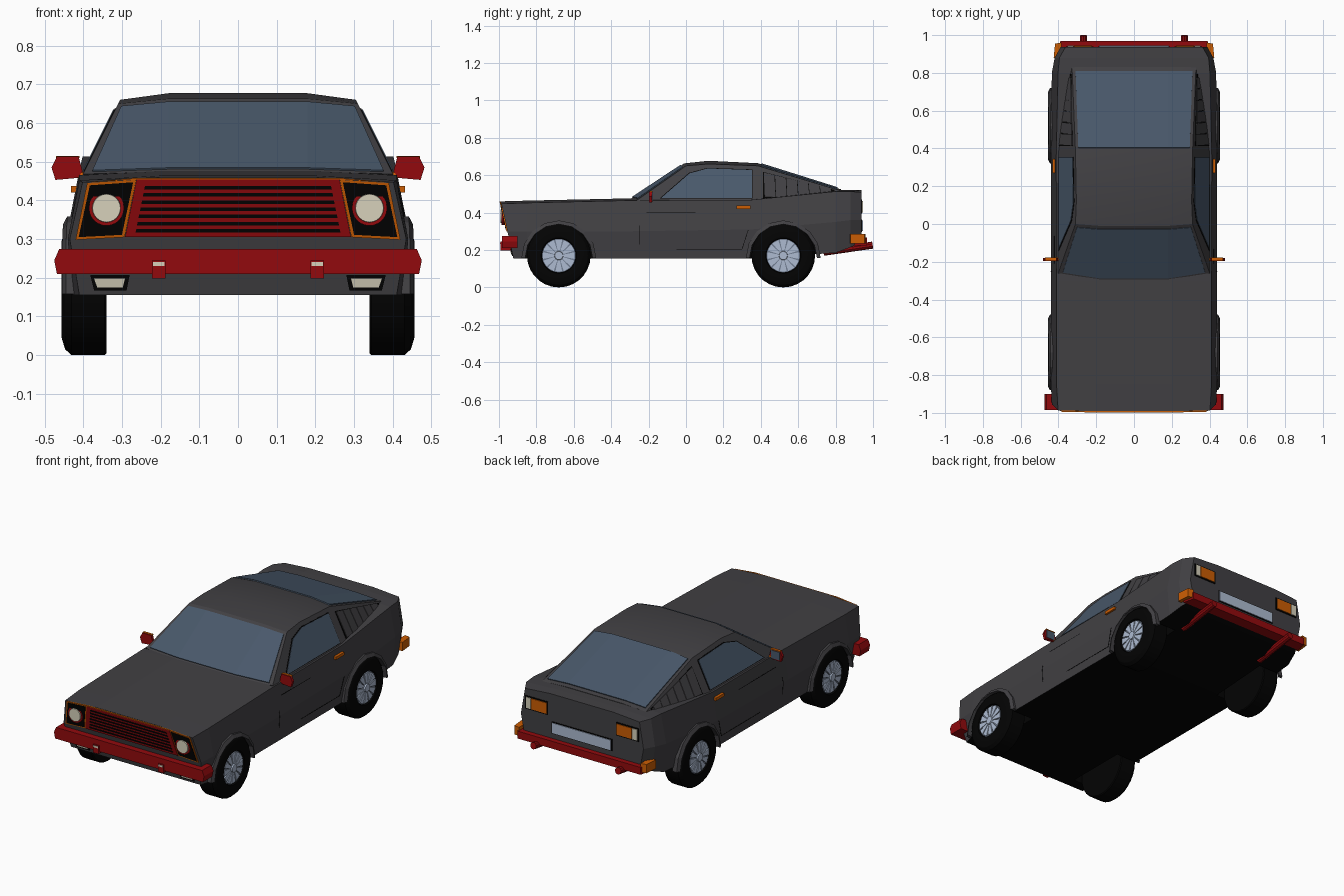
import bpy, bmesh, math
from mathutils import Vector, Matrix

if "Cube" in bpy.data.objects:
    bpy.data.objects.remove(bpy.data.objects["Cube"])

def mat(name, r, g, b):
    m = bpy.data.materials.new(name)
    m.diffuse_color = (r, g, b, 1)
    m.use_nodes = True
    m.node_tree.nodes["Principled BSDF"].inputs["Base Color"].default_value = m.diffuse_color
    return m

GREY = mat("body_grey", .053, .051, .056)
BLACK = mat("trim_black", .001, .001, .001)
GLASS = mat("window_blue", .066, .098, .145)
RED = mat("red", .29, .003, .004)
ORANGE = mat("orange", .60, .11, .001)
CREAM = mat("lamp_cream", .68, .64, .50)
SILVER = mat("rim_silver", .42, .50, .64)
STEEL = mat("rim_shade", .17, .21, .29)

def finish(bm, name, material, mirror=False):
    bmesh.ops.recalc_face_normals(bm, faces=bm.faces[:])
    if mirror:
        d = bmesh.ops.duplicate(bm, geom=bm.verts[:] + bm.edges[:] + bm.faces[:])["geom"]
        for v in d:
            if isinstance(v, bmesh.types.BMVert):
                v.co.x *= -1
        bmesh.ops.reverse_faces(bm, faces=[f for f in d if isinstance(f, bmesh.types.BMFace)])
    me = bpy.data.meshes.new(name)
    bm.to_mesh(me)
    bm.free()
    ob = bpy.data.objects.new(name, me)
    me.materials.append(material)
    bpy.context.collection.objects.link(ob)
    return ob

def smooth(ob, deg=30):
    bpy.ops.object.select_all(action='DESELECT')
    ob.select_set(True)
    bpy.context.view_layer.objects.active = ob
    bpy.ops.object.shade_smooth_by_angle(angle=math.radians(deg))

def loft(name, halves, material):
    """Skin half sections (outer bottom to inner top), mirrored in x."""
    bm = bmesh.new()
    rings = [[bm.verts.new(p) for p in h] + [bm.verts.new((-x, y, z)) for x, y, z in reversed(h)]
             for h in halves]
    n = len(rings[0])
    for a, b in zip(rings, rings[1:]):
        for i in range(n):
            j = (i + 1) % n
            bm.faces.new((a[i], a[j], b[j], b[i]))
    bm.faces.new(rings[0])
    bm.faces.new(rings[-1])
    return finish(bm, name, material)

def panel(name, polys, off, material, mirror=False):
    """Thin plates: polygons extruded by a small offset."""
    bm = bmesh.new()
    for p in polys:
        bm.faces.new([bm.verts.new(q) for q in p])
    bmesh.ops.remove_doubles(bm, verts=bm.verts[:], dist=1e-5)
    e = bmesh.ops.extrude_face_region(bm, geom=bm.faces[:], use_keep_orig=True)["geom"]
    for v in e:
        if isinstance(v, bmesh.types.BMVert):
            v.co += Vector(off)
    return finish(bm, name, material, mirror)

def box(name, lo, hi, material, mirror=False):
    (a, b, c), (d, e, f) = lo, hi
    return panel(name, [[(a, b, c), (d, b, c), (d, e, c), (a, e, c)]], (0, 0, f - c), material, mirror)

def rod(name, p, q, r, material, mirror=False, seg=20, r2=None):
    p, q = Vector(p), Vector(q)
    bm = bmesh.new()
    M = Matrix.Translation((p + q) / 2) @ (q - p).to_track_quat('Z', 'Y').to_matrix().to_4x4()
    bmesh.ops.create_cone(bm, cap_ends=True, segments=seg, radius1=r, radius2=r if r2 is None else r2,
                          depth=(q - p).length, matrix=M)
    return finish(bm, name, material, mirror)

AXLES, WZ = (-.68, .52), .17

# Lower body: y, zbottom, wbottom, wmid, zmid, wshoulder, zshoulder, zcentre
stations = [(-.99, .155, .41, .435, .30, .402, .447, .46), (-.85, .155, .43, .44, .30, .41, .452, .464),
            (-.30, .155, .43, .44, .30, .41, .465, .476), (.35, .155, .43, .44, .31, .412, .468, .48),
            (.80, .185, .42, .435, .35, .402, .513, .522), (.88, .215, .40, .42, .36, .395, .513, .522),
            (.938, .24, .365, .388, .36, .362, .508, .52)]
halves = []
for i, (y, zb, wb, wm, zm, ws, zs, zc) in enumerate(stations):
    pts = [(wb, zb), (wm, zm), (ws, zs), (.2, zc)]
    halves.append([(x, y + (.22 * (.46 - z) if i == 0 else 0), z) for x, z in pts])
body = loft("car_body", halves, GREY)

# Wheel wells cut out, then underside and wells painted black
for k, wy in enumerate(AXLES):
    cut = rod("well_cutter", (.30, wy, WZ), (.6, wy, WZ), .183, BLACK, True, 24)
    cut.hide_render = True
    md = body.modifiers.new("well", 'BOOLEAN')
    md.operation, md.solver, md.object = 'DIFFERENCE', 'EXACT', cut
dg = bpy.context.evaluated_depsgraph_get()
me = bpy.data.meshes.new_from_object(body.evaluated_get(dg))
body.modifiers.clear()
body.data = me
for o in [o for o in bpy.data.objects if o.name.startswith("well_cutter")]:
    bpy.data.objects.remove(o)
me.materials.clear()
me.materials.append(GREY)
me.materials.append(BLACK)
for f in me.polygons:
    c = f.center
    well = abs(c.x) < .40 and min(math.hypot(c.y - a, c.z - WZ) for a in AXLES) < .19
    f.material_index = int(well or (f.normal.z < -.7 and c.z < .27))

# Cabin with sloping tail
def side_x(z):
    return .405 - (z - .46) * .5
cabin = [[(side_x(.46), -.27, .46), (side_x(.468), -.26, .468), (.18, -.295, .475)]]
for y, ze, zc in ((0, .650, .663), (.12, .660, .677), (.385, .650, .664)):
    cabin.append([(side_x(.46), y, .46), (side_x(ze), y, ze), (.18, y - (.01 if y == 0 else 0), zc)])
cabin.append([(.35, .83, .49), (.328, .83, .516), (.18, .83, .524)])
smooth(loft("cabin", cabin, GREY), 15)

# Windscreen and rear window, each three facets over the cabin skin
def V(p): return Vector(p)
def screen(name, a, b, t0, t1, inset, off):
    def row(t):
        e, m = V(a[1]).lerp(V(b[1]), t), V(a[2]).lerp(V(b[2]), t)
        e = e.lerp(m, inset)
        return [e, m, Vector((-m.x, m.y, m.z)), Vector((-e.x, e.y, e.z))]
    r, s = row(t0), row(t1)
    panel(name, [(r[i], r[i + 1], s[i + 1], s[i]) for i in range(3)], off, GLASS)
screen("windscreen", cabin[0], cabin[1], .03, .94, .10, (0, -.002, .004))
screen("rear_window", cabin[3], cabin[4], .04, .95, .12, (0, .002, .005))

# Side windows with a black seal behind
def on_side(pts): return [[(side_x(z), y, z) for y, z in pts]]
panel("window_seal", on_side([(-.142, .474), (.016, .612), (.115, .638), (.356, .630), (.356, .474)]),
      (.002, 0, .001), BLACK, True)
panel("side_window", on_side([(-.132, .477), (.019, .608), (.116, .634), (.352, .626), (.352, .477)]),
      (.004, 0, .002), GLASS, True)

# Louvred quarter panels
def quarter(t, s):
    lo, hi = V(cabin[3][0]).lerp(V(cabin[4][0]), t), V(cabin[3][1]).lerp(V(cabin[4][1]), t)
    return lo.lerp(hi, s)
panel("louvre_back", [[quarter(.06, .08), quarter(.92, .3), quarter(.92, .83), quarter(.06, .86)]],
      (.002, 0, .001), BLACK, True)
slats = []
for i in range(6):
    a = .07 + i * .135
    slats.append([quarter(a + .012, .1), quarter(a + .140, .1), quarter(a + .127, .84), quarter(a, .84)])
panel("louvre_slats", slats, (.005, 0, .002), GREY, True)

# Door seams and handles
def body_x(z):
    return .43 + (z - .155) * .069 if z < .3 else .44 - (z - .3) * .178
def seam(pts, w=.003):
    out = []
    for (y0, z0), (y1, z1) in zip(pts, pts[1:]):
        d = Vector((y1 - y0, z1 - z0)).normalized() * w / 2
        q = [(y0 - d.y, z0 + d.x), (y0 + d.y, z0 - d.x), (y1 + d.y, z1 - d.x), (y1 - d.y, z1 + d.x)]
        out.append([(body_x(z) - .001, y, z) for y, z in q])
    return out
panel("door_seams", seam([(-.21, .40), (.34, .40)]) + seam([(-.25, .23), (-.25, .3), (-.25, .33)])
      + seam([(.36, .46), (.37, .38), (.33, .3), (.30, .205)]) + seam([(-.05, .205), (.30, .205)]),
      (.002, 0, 0), BLACK, True)
box("door_handle", (.405, .27, .42), (.432, .345, .437), ORANGE, True)

# Wheels: lathed tyre, rim disc, spokes, hub, arch flare
for wy, tag in zip(AXLES, ("front", "rear")):
    bm = bmesh.new()
    prof = [(.340, .05), (.340, .165), (.345, .17), (.43, .17), (.447, .155), (.456, .125), (.452, .095), (.436, .09), (.436, .05)]
    vs = [bm.verts.new((x, wy, WZ + r)) for x, r in prof]
    es = [bm.edges.new(e) for e in zip(vs, vs[1:])]
    bmesh.ops.spin(bm, geom=vs + es, cent=(0, wy, WZ), axis=(1, 0, 0), angle=math.tau, steps=28, use_merge=True)
    bmesh.ops.remove_doubles(bm, verts=bm.verts[:], dist=1e-5)
    bmesh.ops.holes_fill(bm, edges=bm.edges[:], sides=0)
    smooth(finish(bm, tag + "_tyre", BLACK, True))
    rod(tag + "_rim", (.42, wy, WZ), (.443, wy, WZ), .090, STEEL, True, 28)
    rod(tag + "_hub", (.43, wy, WZ), (.456, wy, WZ), .028, SILVER, True, 16, .022)
    spokes, flare = [], []
    for i in range(12):
        a = math.tau * i / 12
        spokes.append([(.440, wy + r * math.cos(a + d), WZ + r * math.sin(a + d))
                       for r, d in ((.024, -.22), (.087, -.21), (.087, .21), (.024, .22))])
    panel(tag + "_spokes", spokes, (.009, 0, 0), SILVER, True)
    for i in range(8):
        a, b = [math.radians(180 * k / 8) for k in (i, i + 1)]
        flare.append([(x - .04 * max(0, r * math.sin(c) - .12), wy + r * math.cos(c), WZ + r * math.sin(c) - .012)
                      for r, c, x in ((.180, a, .428), (.200, a, .418), (.200, b, .418), (.180, b, .428))])
    panel(tag + "_arch_flare", flare, (.027, 0, 0), GREY, True)

# Front: grille, headlights, lower lamps, bumper
def face(pts, e=0): return [(x, -.99 + .22 * (.46 - z) - e, z) for x, z in pts]
out = (0, -.004, 0)
panel("grille", [face([(-.262, .455), (.262, .455), (.292, .305), (-.292, .305)])], (0, -.006, 0), RED)
gaps = []
for i in range(7):
    z = .437 - i * .0185
    w = .237 + (.455 - z) * .2
    gaps.append(face([(-w, z), (w, z), (w + .002, z - .009), (-w - .002, z - .009)], .005))
panel("grille_gaps", gaps, (0, -.003, 0), BLACK)
panel("grille_top_strip", [face([(-.385, .447), (-.26, .4585), (.26, .4585), (.385, .447), (.26, .4535), (-.26, .4535)])],
      (0, -.007, 0), ORANGE)
panel("headlight_frame", [face([(.263, .453), (.39, .445), (.42, .298), (.293, .305)])], out, ORANGE, True)
panel("headlight_panel", [face([(.271, .447), (.383, .439), (.412, .305), (.300, .311)], .003)], out, BLACK, True)
rod("headlight_ring", (.34, -.95, .38), (.34, -.986, .38), .0455, RED, True, 24)
smooth(rod("headlight", (.34, -.95, .38), (.34, -.992, .38), .0425, CREAM, True, 24, .036))
panel("lower_lamp_frame", [face([(.28, .207), (.382, .207), (.372, .167), (.288, .167)])], out, BLACK, True)
panel("lower_lamp", [face([(.292, .198), (.372, .198), (.364, .175), (.298, .175)], .003)], out, CREAM, True)
panel("front_bumper", [[(x, -.985, z) for x, z in ((-.475, .245), (-.462, .275), (.462, .275), (.475, .245),
                                                   (.468, .21), (-.468, .21))]], (0, .085, 0), RED)
box("bumper_overrider", (.188, -.992, .198), (.222, -.93, .245), RED, True)
box("overrider_cap", (.190, -.995, .231), (.220, -.98, .241), CREAM, True)

# Mirrors
panel("mirror_shell", [[(x, -.197, z) for x, z in ((.412, .513), (.468, .513), (.482, .485), (.472, .453),
                                                   (.415, .458), (.402, .475))]], (0, .016, 0), RED, True)
box("mirror_rim", (.410, -.192, .510), (.470, -.178, .515), ORANGE, True)
box("mirror_glass", (.415, -.182, .462), (.468, -.177, .508), GLASS, True)
rod("mirror_arm", (.38, -.187, .462), (.425, -.187, .468), .009, ORANGE, True, 8)

# Rear: lamps, plate, bumper, corner markers, exhausts
box("tail_lamp_frame", (.215, .93, .394), (.359, .941, .470), BLACK, True)
box("tail_lamp_orange", (.222, .93, .401), (.318, .945, .463), ORANGE, True)
box("tail_lamp_cream", (.321, .93, .401), (.352, .945, .463), CREAM, True)
box("plate_frame", (-.191, .93, .296), (.191, .941, .364), BLACK)
box("rear_plate", (-.185, .93, .301), (.185, .945, .359), SILVER)
panel("rear_bumper", [[(-.405, .90, .225), (-.39, .968, .225), (.39, .968, .225), (.405, .90, .225)]],
      (0, 0, .042), RED)
panel("corner_marker", [[(.385, .875, .236), (.425, .88, .236), (.418, .955, .236), (.385, .96, .236)]],
      (0, 0, .05), ORANGE, True)
rod("exhaust", (.268, .735, .188), (.268, .998, .226), .019, RED, True, 10)
